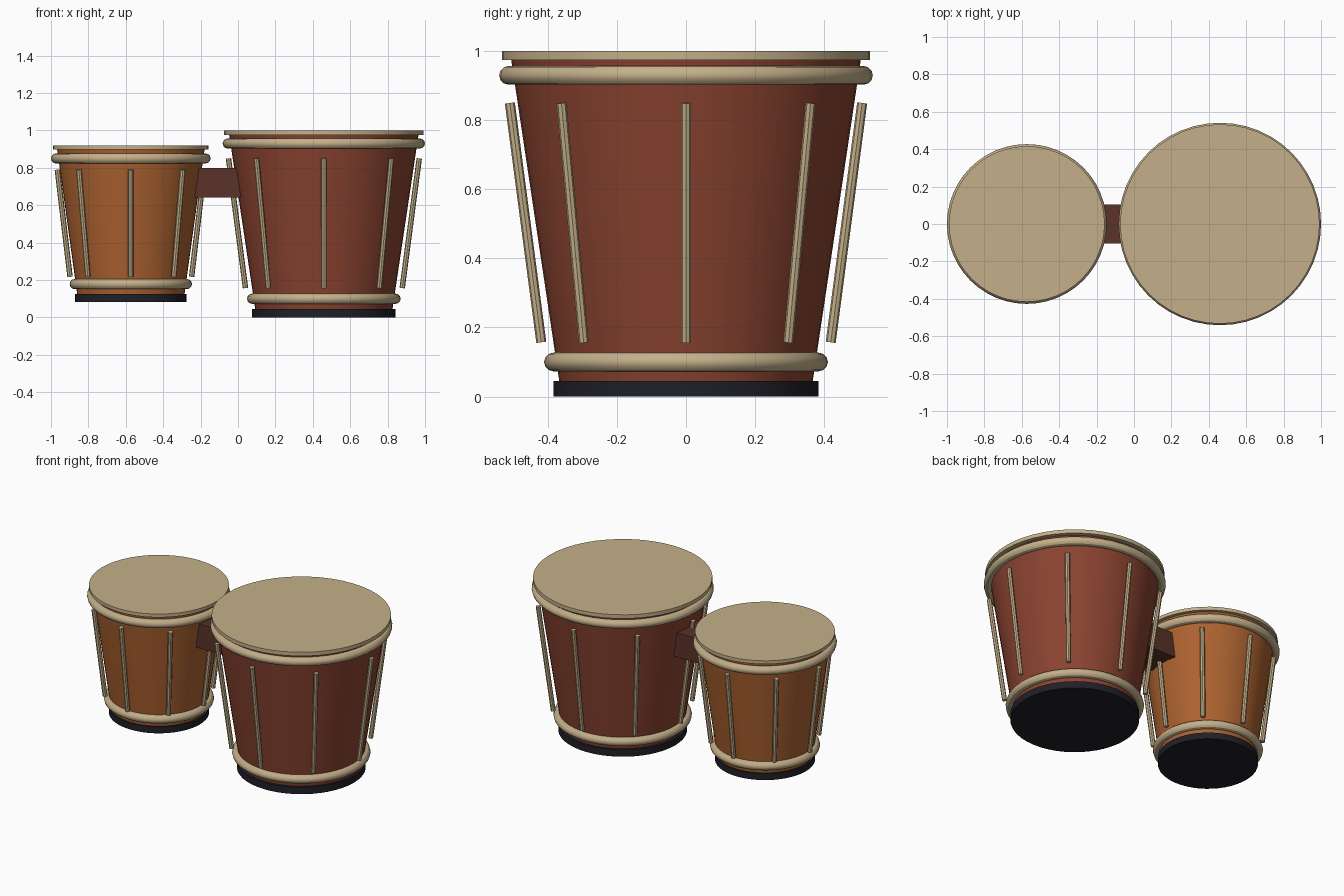
import bpy
from math import cos, sin, pi, radians
from mathutils import Vector

cube = bpy.data.objects.get("Cube")
if cube:
    bpy.data.objects.remove(cube, do_unlink=True)


def material(name, hex_code):
    # Convert a display hex colour to linear values
    srgb = [int(hex_code[i:i + 2], 16) / 255 for i in (0, 2, 4)]
    rgb = [c / 12.92 if c < 0.04 else ((c + 0.055) / 1.055) ** 2.4 for c in srgb]
    mat = bpy.data.materials.new(name)
    mat.use_nodes = True
    mat.diffuse_color = (*rgb, 1)
    mat.node_tree.nodes["Principled BSDF"].inputs["Base Color"].default_value = (*rgb, 1)
    return mat


tan = material("tan", "C4B08A")
red_wood = material("red wood", "8A4330")
orange_wood = material("orange wood", "AC6230")
dark_wood = material("dark wood", "5A3228")
black = material("black rubber", "1F1F28")


def finish(name, mat, smooth=True):
    obj = bpy.context.object
    obj.name = name
    obj.data.materials.append(mat)
    if smooth:
        bpy.ops.object.shade_smooth_by_angle(angle=radians(30))
    return obj


def tapered(name, mat, x, r_low, r_high, z_low, z_high):
    bpy.ops.mesh.primitive_cone_add(vertices=48, radius1=r_low, radius2=r_high,
                                    depth=z_high - z_low,
                                    location=(x, 0, (z_low + z_high) / 2))
    return finish(name, mat)


def hoop(name, x, outer, z, tube=0.027):
    bpy.ops.mesh.primitive_torus_add(major_segments=48, minor_segments=12,
                                     major_radius=outer - tube, minor_radius=tube,
                                     location=(x, 0, z))
    return finish(name, tan)


def rod(name, low, high):
    # Slim octagonal bar between two points
    axis = high - low
    bpy.ops.mesh.primitive_cylinder_add(vertices=8, radius=0.0145, depth=axis.length,
                                        location=(low + high) / 2)
    bpy.context.object.rotation_euler = axis.to_track_quat("Z", "Y").to_euler()
    return finish(name, tan, smooth=False)


def drum(side, wood, x, base, shell, head, top_hoop, low_hoop, rods):
    (base_r, base_z, base_top), (shell_r, shell_top_r) = base, shell
    head_r, head_z, head_top = head
    tapered(side + "_base", black, x, base_r, base_r, base_z, base_top)
    tapered(side + "_shell", wood, x, shell_r, shell_top_r, base_top, head_z)
    tapered(side + "_head", tan, x, head_r, head_r, head_z, head_top)
    hoop(side + "_top_hoop", x, *top_hoop)
    hoop(side + "_bottom_hoop", x, *low_hoop)
    # Eight tension rods leaning outwards with the shell
    (r1, z1), (r2, z2) = rods
    for i in range(8):
        a = i * pi / 4
        rod(f"{side}_tension_rod_{i + 1}",
            Vector((x + r1 * cos(a), r1 * sin(a), z1)),
            Vector((x + r2 * cos(a), r2 * sin(a), z2)))


drum("large", red_wood, 0.459, base=(0.383, 0, 0.045), shell=(0.367, 0.506),
     head=(0.533, 0.975, 1.0), top_hoop=(0.541, 0.93), low_hoop=(0.411, 0.1),
     rods=((0.419, 0.157), (0.51, 0.85)))
drum("small", orange_wood, -0.573, base=(0.298, 0.083, 0.125), shell=(0.287, 0.394),
     head=(0.416, 0.898, 0.92), top_hoop=(0.427, 0.85), low_hoop=(0.327, 0.178),
     rods=((0.325, 0.217), (0.393, 0.79)))

# Wooden block joining the drums
bpy.ops.mesh.primitive_cube_add(size=1, location=(-0.11, 0, 0.72))
block = finish("connecting_block", dark_wood, smooth=False)
block.scale = (0.32, 0.21, 0.16)
